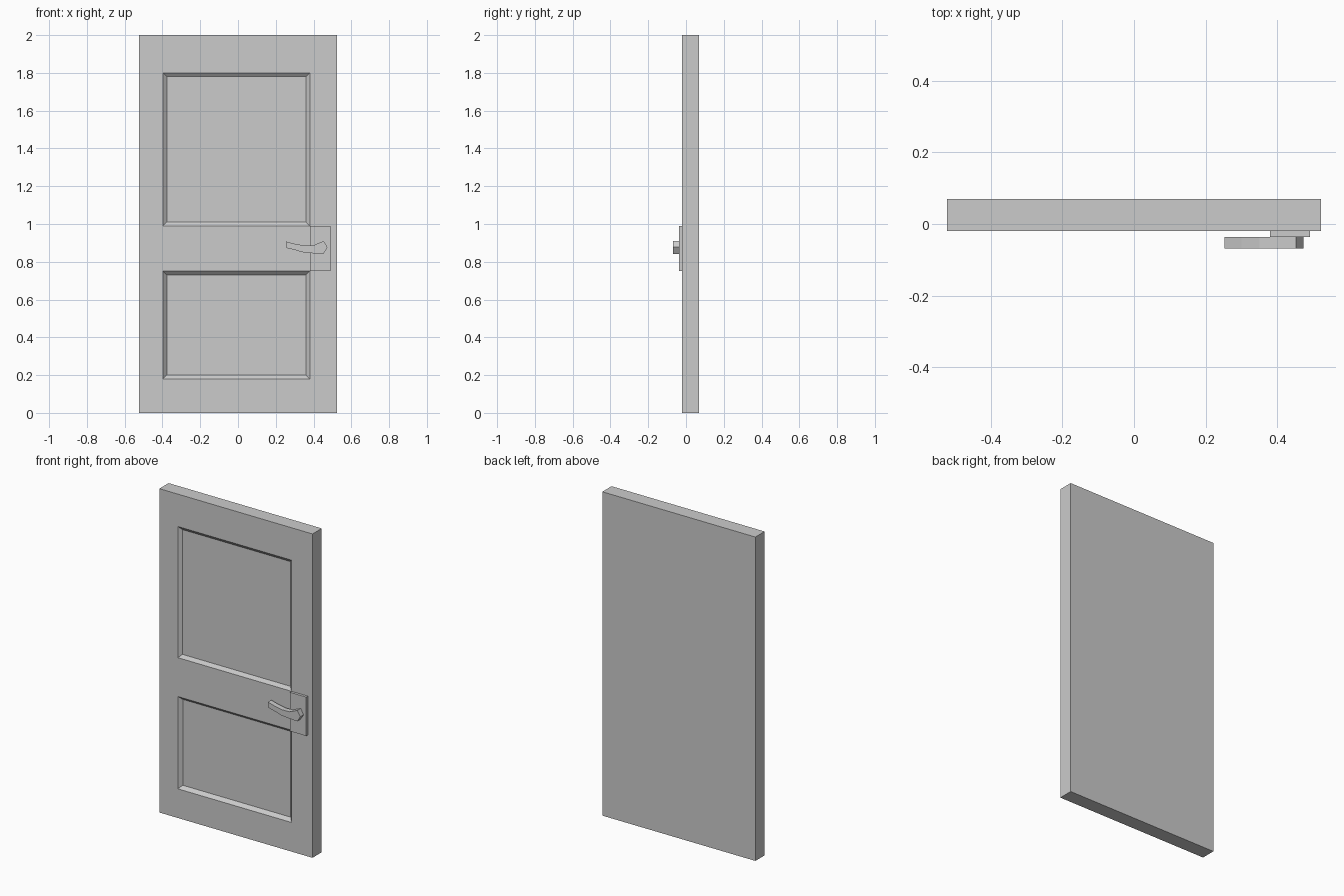
import bpy, bmesh
from mathutils import Matrix

if "Cube" in bpy.data.objects:
    bpy.data.objects.remove(bpy.data.objects["Cube"])


def add_object(name, bm):
    bmesh.ops.recalc_face_normals(bm, faces=bm.faces)
    mesh = bpy.data.meshes.new(name)
    bm.to_mesh(mesh)
    bm.free()
    obj = bpy.data.objects.new(name, mesh)
    bpy.context.collection.objects.link(obj)
    return obj


def box(x0, x1, y0, y1, z0, z1):
    bm = bmesh.new()
    centre = Matrix.Translation(((x0 + x1) / 2, (y0 + y1) / 2, (z0 + z1) / 2))
    size = Matrix.Diagonal((x1 - x0, y1 - y0, z1 - z0, 1))
    bmesh.ops.create_cube(bm, size=1, matrix=centre @ size)
    return bm


# Door slab, cut along the panel borders
FRONT = -0.02
bm = box(-0.523, 0.523, FRONT, 0.07, 0, 2)
cuts = [((x, 0, 0), (1, 0, 0)) for x in (-0.397, 0.38)]
cuts += [((0, 0, z), (0, 0, 1)) for z in (0.18, 0.75, 0.99, 1.8)]
for co, no in cuts:
    bmesh.ops.bisect_plane(bm, geom=bm.verts[:] + bm.edges[:] + bm.faces[:],
                           plane_co=co, plane_no=no)

# Two sunken panels with sloped borders
bm.normal_update()
for z0, z1, depth in ((0.18, 0.75, 0.02), (0.99, 1.8, 0.016)):
    panel = []
    for f in bm.faces:
        c = f.calc_center_median()
        if f.normal.y < -0.9 and abs(c.x) < 0.1 and z0 < c.z < z1:
            panel.append(f)
    bmesh.ops.inset_individual(bm, faces=panel, thickness=0.028, depth=-depth)
add_object("door_slab", bm)

# Handle plate
add_object("handle_plate", box(0.38, 0.491, -0.036, FRONT, 0.75, 0.99))

# Lever: outline extruded forward from the plate
outline = [(0.253, 0.908), (0.257, 0.873), (0.30, 0.863), (0.34, 0.851),
           (0.38, 0.846), (0.452, 0.842), (0.474, 0.877), (0.453, 0.91),
           (0.40, 0.887), (0.35, 0.886), (0.30, 0.895)]
bm = bmesh.new()
face = bm.faces.new([bm.verts.new((x, -0.036, z)) for x, z in outline])
ext = bmesh.ops.extrude_face_region(bm, geom=[face], use_keep_orig=True)
moved = [g for g in ext["geom"] if isinstance(g, bmesh.types.BMVert)]
bmesh.ops.translate(bm, verts=moved, vec=(0, -0.032, 0))
add_object("door_lever", bm)
